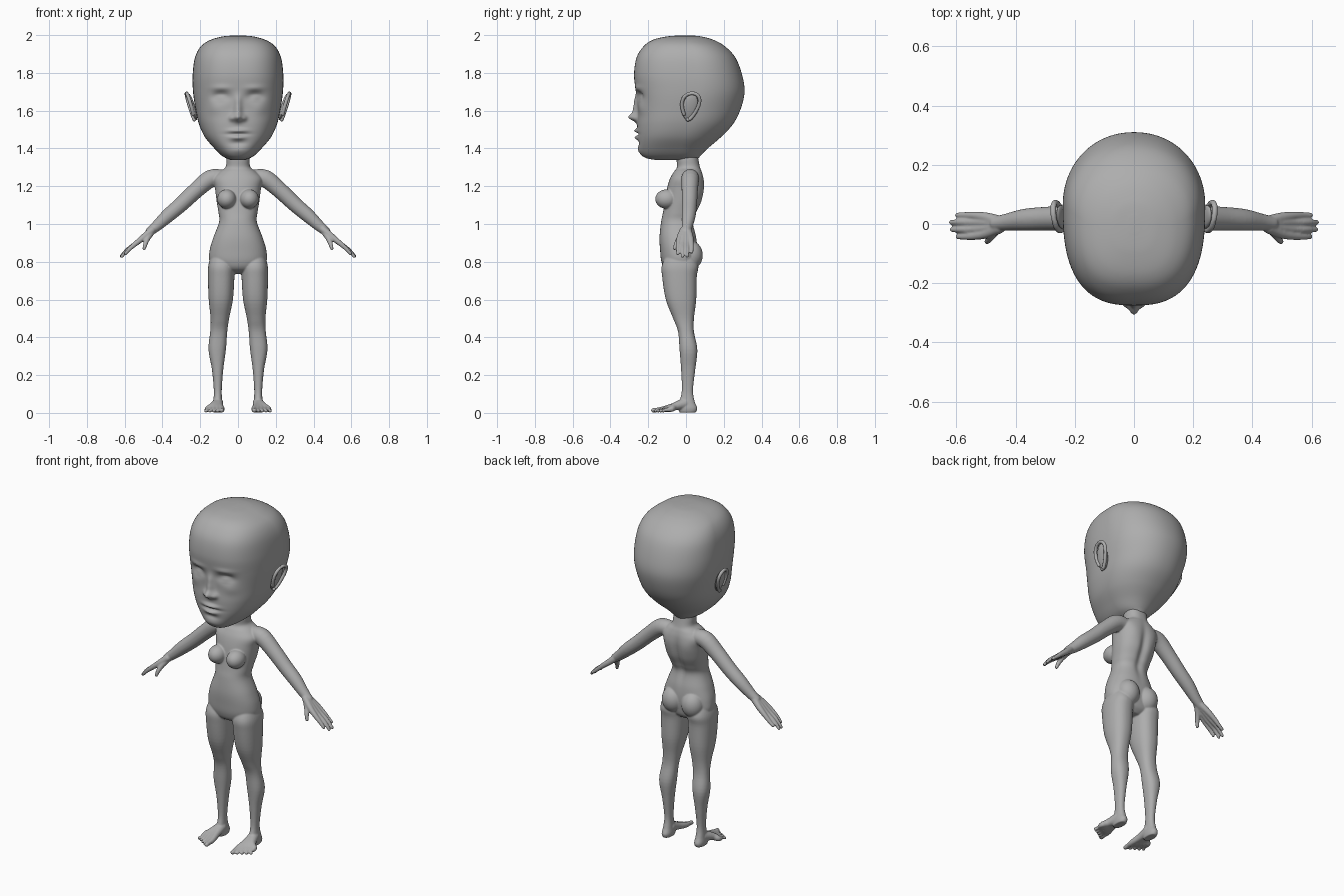
import bpy, bmesh, math
from mathutils import Vector, Matrix

skin = bpy.data.materials.new("clay grey")
skin.diffuse_color = (0.42, 0.42, 0.42, 1)


def smooth_rows(rows, steps):
    """Catmull-Rom interpolation of tuples."""
    out = []
    for i in range(len(rows) - 1):
        p0, p1 = rows[max(i - 1, 0)], rows[i]
        p2, p3 = rows[i + 1], rows[min(i + 2, len(rows) - 1)]
        for k in range(steps):
            t = k / steps
            out.append([0.5 * (2 * b + (c - a) * t + (2 * a - 5 * b + 4 * c - d) * t * t
                               + (3 * b - a - 3 * c + d) * t ** 3)
                        for a, b, c, d in zip(p0, p1, p2, p3)])
    return out + [list(rows[-1])]


def skin_rings(bm, rings):
    """Join rings of points into a closed skin."""
    vs = [[bm.verts.new(p) for p in r] for r in rings]
    n = len(vs[0])
    faces = [bm.faces.new((a[i], a[(i + 1) % n], b[(i + 1) % n], b[i]))
             for a, b in zip(vs, vs[1:]) for i in range(n)]
    faces += [bm.faces.new(vs[0][::-1]), bm.faces.new(vs[-1])]
    bmesh.ops.recalc_face_normals(bm, faces=faces)
    return [v for r in vs for v in r]


def loft(bm, rows, seg=40, steps=5, pf=2.3, pb=2.3):
    """Stack of rounded sections; row = z, centre x, half width, front y, back y, widest y."""
    rings = []
    for z, cx, hx, yf, yb, ym in smooth_rows(rows, steps):
        ring = []
        for i in range(seg):
            a = 2 * math.pi * (i + 0.5) / seg
            c, s = math.cos(a), math.sin(a)
            p = pb if s > 0 else pf
            r = (abs(c) ** p + abs(s) ** p) ** (-1 / p)
            ring.append((cx + hx * c * r, ym + (yb - ym if s > 0 else ym - yf) * s * r, z))
        rings.append(ring)
    return skin_rings(bm, rings)


def tube(bm, pts, steps=4, seg=14):
    """Round limb through (x, y, z, radius) points with domed ends."""
    path = smooth_rows(pts, steps)
    ps = [Vector(p[:3]) for p in path]
    rings = []

    def ring(c, t, r):
        u = t.cross(Vector((0.1, 0.95, 0.3))).normalized()
        w = t.cross(u)
        rings.append([c + r * (u * math.cos(2 * math.pi * i / seg) + w * math.sin(2 * math.pi * i / seg))
                      for i in range(seg)])
    dome = (10, 35, 65)
    for i, c in enumerate(ps):
        t = (ps[min(i + 1, len(ps) - 1)] - ps[max(i - 1, 0)]).normalized()
        r = path[i][3]
        if i == 0:
            for d in dome:
                a = math.radians(d)
                ring(c - t * r * math.cos(a), t, r * math.sin(a))
        ring(c, t, r)
        if i == len(ps) - 1:
            for d in dome[::-1]:
                a = math.radians(d)
                ring(c + t * r * math.cos(a), t, r * math.sin(a))
    skin_rings(bm, rings)


def ball(bm, loc, rad):
    bmesh.ops.create_uvsphere(bm, u_segments=32, v_segments=20, radius=1,
                              matrix=Matrix.Translation(loc) @ Matrix.Diagonal((*rad, 1)))


def bumps(verts, table, side):
    """Push the front (side -1) or back (side 1) in or out with soft bumps: x, z, size x, size z, height."""
    for v in verts:
        if v.co.y * side > 0.02:
            x, z = abs(v.co.x), v.co.z
            v.co.y += side * sum(h * math.exp(-((x - bx) / sx) ** 2 - ((z - bz) / sz) ** 2)
                                 for bx, bz, sx, sz, h in table)


def finish(bm, name, mirror=False, voxel=0):
    me = bpy.data.meshes.new(name)
    bm.to_mesh(me)
    bm.free()
    me.materials.append(skin)
    ob = bpy.data.objects.new(name, me)
    bpy.context.collection.objects.link(ob)
    bpy.context.view_layer.objects.active = ob
    ob.select_set(True)
    if mirror:
        ob.modifiers.new("mirror", 'MIRROR').use_mirror_merge = False
    if voxel:
        m = ob.modifiers.new("fuse", 'REMESH')
        m.mode, m.voxel_size = 'VOXEL', voxel
        m = ob.modifiers.new("soften", 'SMOOTH')
        m.factor, m.iterations = 0.5, 5
    for m in list(ob.modifiers):
        bpy.ops.object.modifier_apply(modifier=m.name)
    for p in ob.data.polygons:
        p.use_smooth = True
    ob.select_set(False)


# Head: rounded cranium narrowing to the jaw
bm = bmesh.new()
head = loft(bm, [
    (1.338, 0, .035, -.15, .055, -.03), (1.347, 0, .06, -.205, .065, -.03),
    (1.365, 0, .09, -.235, .08, -.03), (1.40, 0, .125, -.25, .115, -.03),
    (1.46, 0, .175, -.255, .185, -.01), (1.53, 0, .207, -.258, .25, .02),
    (1.61, 0, .225, -.255, .29, .04), (1.70, 0, .238, -.265, .31, .06),
    (1.79, 0, .24, -.275, .297, .06), (1.88, 0, .228, -.262, .262, .05),
    (1.94, 0, .197, -.225, .207, .03), (1.975, 0, .145, -.175, .145, 0),
    (1.993, 0, .08, -.10, .08, 0), (1.998, 0, .02, -.03, .03, 0)],
    seg=200, steps=10, pf=2.65, pb=2.1)
bumps(head, [
    (0, 1.565, .026, .022, .046), (0, 1.605, .021, .03, .024), (0, 1.65, .019, .03, .014),  # nose
    (.034, 1.56, .014, .014, .014),                                                        # nostril wings
    (.09, 1.675, .042, .024, -.030), (.09, 1.668, .028, .015, .020),                       # eye sockets, lids
    (.09, 1.663, .030, .004, -.004), (.09, 1.72, .05, .014, .007),                         # lid line, brow
    (0, 1.494, .045, .010, .018), (0, 1.457, .038, .011, .018), (0, 1.476, .055, .005, -.010),  # lips
    (0, 1.428, .04, .012, -.007), (0, 1.39, .045, .02, .006), (.12, 1.61, .04, .03, .006)], -1)  # chin, cheek
finish(bm, "head")

# Ears: thin shell with a thicker rim
bm = bmesh.new()
rim = []
for k in range(13):
    a = math.radians(215 - k * 26)
    z = 1.622 + .07 * math.sin(a)
    y = .022 + (.043 + .25 * (z - 1.622)) * math.cos(a) + .15 * (z - 1.622)
    rim.append((.232 + .28 * (z - 1.56) + .1 * y, y, z, .0095))
tube(bm, rim)
ball(bm, (0, 0, 0), (.013, .040, .070))
for v in bm.verts:
    if v.co.x < .1:
        v.co = Vector((v.co.x + .24 + .28 * v.co.z, v.co.y + .022 + .15 * v.co.z, v.co.z + 1.62))
finish(bm, "ears", mirror=True)

# Body: torso, limbs, hands and feet fused into one skin
bm = bmesh.new()
torso = loft(bm, [
    (.735, 0, .04, -.06, .02, -.02), (.76, 0, .11, -.11, .045, -.02), (.80, 0, .15, -.13, .055, -.02),
    (.86, 0, .15, -.137, .06, -.03), (.93, 0, .13, -.14, .055, -.04), (1.01, 0, .10, -.132, .04, -.04),
    (1.06, 0, .103, -.122, .058, -.03), (1.12, 0, .113, -.112, .085, -.01), (1.19, 0, .122, -.10, .096, 0),
    (1.24, 0, .13, -.085, .094, .01), (1.275, 0, .10, -.065, .085, .015), (1.30, 0, .066, -.048, .075, .015),
    (1.34, 0, .062, -.05, .066, .01), (1.38, 0, .06, -.05, .06, .01)], seg=64, steps=6)
bumps(torso, [(0, 1.10, .022, .12, -.016), (.075, 1.19, .04, .05, .006)], 1)   # spine, shoulder blades
ball(bm, (.06, -.103, 1.132), (.050, .060, .051))    # bust
ball(bm, (.064, .025, .835), (.064, .064, .075))     # seat

# Leg
loft(bm, [
    (.84, .085, .055, -.10, .04, -.03), (.78, .088, .069, -.128, .065, -.03),
    (.72, .089, .070, -.126, .057, -.03), (.60, .091, .064, -.107, .054, -.025), (.50, .096, .049, -.068, .042, -.01),
    (.43, .102, .045, -.042, .042, 0), (.335, .110, .046, -.034, .060, .01), (.23, .108, .030, -.026, .049, .01),
    (.12, .107, .021, -.022, .037, .008), (.06, .107, .024, -.035, .046, .01),
    (.025, .107, .028, -.04, .060, .01), (.002, .107, .024, -.035, .052, .01)])

# Foot: five rays fanning out into toes
for i in range(5):
    x = .086 + .019 * i
    r = .0125 if i == 0 else .0095
    tube(bm, [(.107, -.005, .05, .03), (.098 + .009 * i, -.06, .034, .021),
              (x, -.118 + .010 * i, .020, .016),
              (x, -.150 + .011 * i, .016, r), (x + .002 * i, -.173 + .013 * i, r + .001, r)])

# Arm
tube(bm, [(.08, .025, 1.245, .042), (.145, .022, 1.24, .047), (.22, .02, 1.18, .043), (.30, .018, 1.105, .040),
          (.37, .014, 1.045, .037), (.43, .006, .99, .029), (.465, .002, .962, .024)], seg=24)

# Hand: four fingers and a thumb
for y, x, z in ((.030, .603, .842), (.006, .624, .822), (-.019, .621, .820), (-.043, .602, .835)):
    tube(bm, [(.455, y * .3, .968, .020), (.50, y * .75, .93, .017), (.542, y * .95, .896, .0135),
              (.58 + (x - .61) * .4, y, .865, .0105), (x - .006, y, z + .008, .0085)])
tube(bm, [(.455, -.008, .962, .019), (.478, -.034, .925, .015), (.49, -.052, .895, .012),
          (.497, -.060, .870, .009)])
finish(bm, "body", mirror=True, voxel=.0042)
